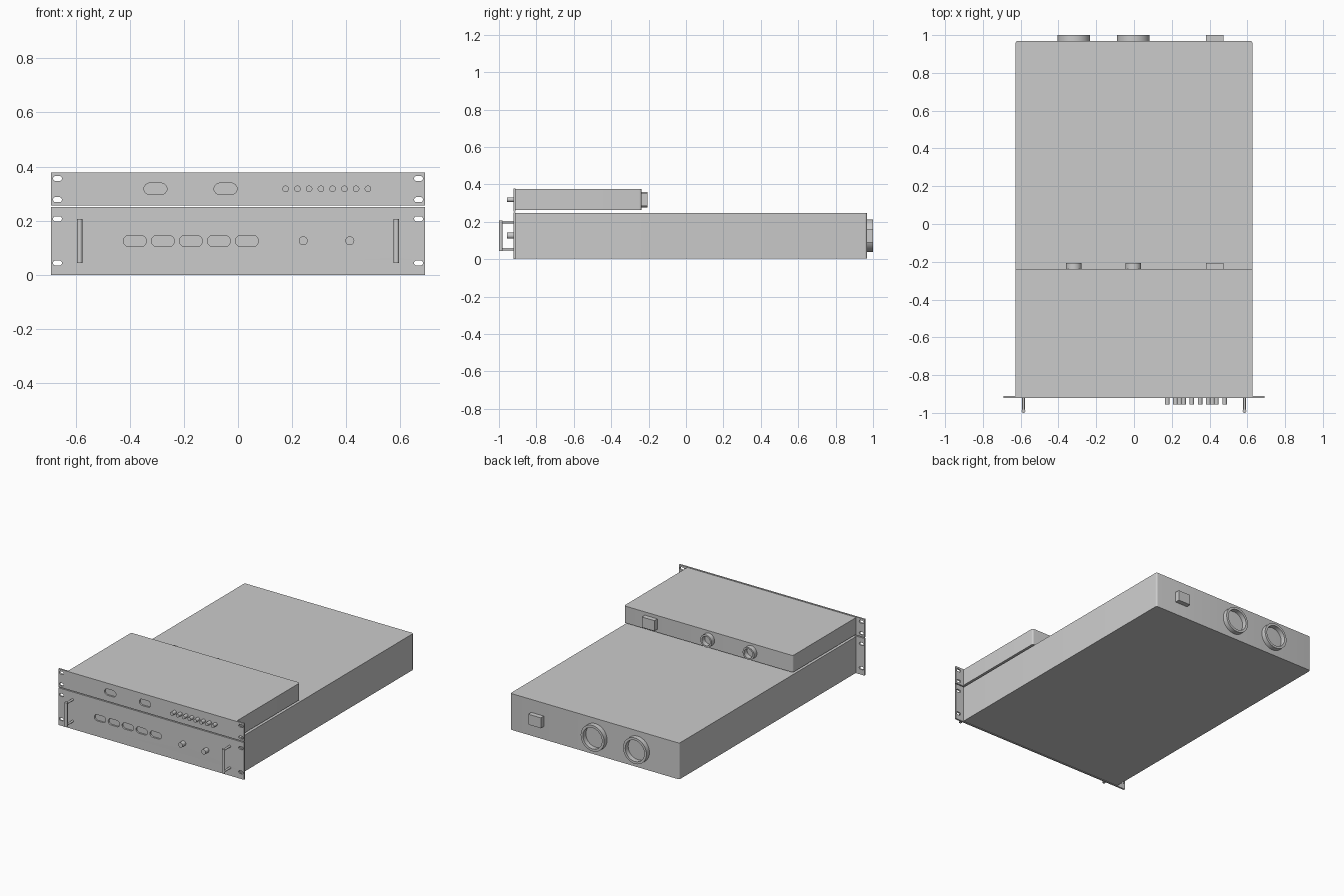
import bpy, bmesh, math
from mathutils import Matrix, Vector

if "Cube" in bpy.data.objects:
    bpy.data.objects.remove(bpy.data.objects["Cube"], do_unlink=True)

grey = bpy.data.materials.new("metal grey")
grey.use_nodes = True
COLOUR = (0.6, 0.6, 0.6, 1)
grey.diffuse_color = COLOUR
grey.node_tree.nodes["Principled BSDF"].inputs["Base Color"].default_value = COLOUR


def add_object(name, mesh):
    mesh.materials.clear()
    mesh.materials.append(grey)
    obj = bpy.data.objects.new(name, mesh)
    bpy.context.collection.objects.link(obj)
    return obj


def smooth(obj):
    bpy.ops.object.select_all(action="DESELECT")
    obj.select_set(True)
    bpy.context.view_layer.objects.active = obj
    bpy.ops.object.shade_smooth_by_angle(angle=math.radians(35))


def box(name, low, high, corner=0.0):
    """Box between two corners, with optional rounded upright rear edges."""
    low, high = Vector(low), Vector(high)
    bm = bmesh.new()
    bmesh.ops.create_cube(bm, size=1)
    bmesh.ops.scale(bm, vec=high - low, verts=bm.verts)
    bmesh.ops.translate(bm, vec=(low + high) / 2, verts=bm.verts)
    if corner:
        edges = [e for e in bm.edges if all(v.co.y > high.y - 0.001 for v in e.verts)
                 and abs(e.verts[0].co.x - e.verts[1].co.x) < 0.001]
        bmesh.ops.bevel(bm, geom=edges, offset=corner, segments=4,
                        profile=0.5, affect="EDGES")
    mesh = bpy.data.meshes.new(name)
    bm.to_mesh(mesh)
    bm.free()
    obj = add_object(name, mesh)
    if corner:
        smooth(obj)
    return obj


def cylinder(name, start, end, radius):
    start, end = Vector(start), Vector(end)
    axis = end - start
    bm = bmesh.new()
    turn = axis.to_track_quat("Z", "Y").to_matrix().to_4x4()
    bmesh.ops.create_cone(bm, cap_ends=True, segments=24, radius1=radius, radius2=radius,
                          depth=axis.length,
                          matrix=Matrix.Translation((start + end) / 2) @ turn)
    mesh = bpy.data.meshes.new(name)
    bm.to_mesh(mesh)
    bm.free()
    smooth(add_object(name, mesh))


def rectangle(x, z0, z1):
    return [(-x, z0), (x, z0), (x, z1), (-x, z1)]


def stadium(x, z, width, height, steps=12):
    """Outline with round ends; a circle when width equals height."""
    r, shift = height / 2, (width - height) / 2
    points = []
    for side, begin in ((1, -math.pi / 2), (-1, math.pi / 2)):
        for i in range(steps + (shift > 0)):
            a = begin + math.pi * i / steps
            points.append((x + side * shift + r * math.cos(a), z + r * math.sin(a)))
    return points


def plate(name, outlines, y0, y1):
    """Upright plate with holes, filled from closed outlines in x and z."""
    curve = bpy.data.curves.new(name, "CURVE")
    curve.dimensions = "2D"
    curve.fill_mode = "BOTH"
    curve.extrude = (y1 - y0) / 2
    for points in outlines:
        spline = curve.splines.new("POLY")
        spline.points.add(len(points) - 1)
        for p, (x, z) in zip(spline.points, points):
            p.co = (x, z, 0, 1)
        spline.use_cyclic_u = True
    helper = bpy.data.objects.new(name + " outline", curve)
    bpy.context.collection.objects.link(helper)
    deps = bpy.context.evaluated_depsgraph_get()
    mesh = bpy.data.meshes.new_from_object(helper.evaluated_get(deps))
    bpy.data.objects.remove(helper, do_unlink=True)
    mesh.transform(Matrix.Translation((0, (y0 + y1) / 2, 0))
                   @ Matrix.Rotation(math.pi / 2, 4, "X"))
    bm = bmesh.new()
    bm.from_mesh(mesh)
    bmesh.ops.remove_doubles(bm, verts=bm.verts, dist=0.00001)
    bmesh.ops.recalc_face_normals(bm, faces=bm.faces)
    bm.to_mesh(mesh)
    bm.free()
    smooth(add_object(name, mesh))


FRONT, BACK_OF_PANEL, TIP = -0.922, -0.911, -0.956


def unit(name, panel_z, body_z, rear, centre, slot_zs, window_xs, ring_radius, wall, depth):
    """One rack unit: case, front panel, rear vents and rear socket."""
    box(name + "_case", (-0.628, BACK_OF_PANEL, body_z[0]), (0.628, rear, body_z[1]), 0.012)
    outlines = [rectangle(0.69, *panel_z)]
    outlines += [stadium(s * 0.667, z, 0.033, 0.019) for s in (-1, 1) for z in slot_zs]
    outlines += [stadium(x, centre, 0.085, 0.042) for x in window_xs]
    plate(name + "_front_panel", outlines, FRONT, BACK_OF_PANEL)
    for i, x in enumerate((-0.319, -0.004)):
        rings = [stadium(x, centre, 2 * r, 2 * r, 24) for r in (ring_radius, ring_radius - wall)]
        plate(f"{name}_rear_ring_{i + 1}", rings, rear - 0.002, rear + depth)
    box(name + "_rear_socket", (0.38, rear - 0.002, centre - 0.035),
        (0.473, rear + depth, centre + 0.035))


unit("lower", (0, 0.25), (0.003, 0.247), 0.968, 0.125, (0.044, 0.207),
     [-0.381 + 0.1035 * i for i in range(5)], 0.087, 0.016, 0.032)
unit("upper", (0.256, 0.378), (0.262, 0.375), -0.238, 0.318, (0.278, 0.356),
     (-0.305, -0.046), 0.042, 0.011, 0.032)

# Front buttons and knobs
for i in range(8):
    x = 0.176 + 0.0434 * i
    cylinder(f"upper_button_{i + 1}", (x, BACK_OF_PANEL, 0.318), (x, TIP, 0.318), 0.012)
for i, x in enumerate((0.241, 0.413)):
    cylinder(f"lower_knob_{i + 1}", (x, BACK_OF_PANEL, 0.126), (x, TIP, 0.126), 0.0165)

# Carrying handles
for side, x in (("right", -0.585), ("left", 0.585)):
    cylinder(side + "_handle_grip", (x, -0.99, 0.044), (x, -0.99, 0.207), 0.01)
    for end, z in (("lower", 0.053), ("upper", 0.198)):
        cylinder(f"{side}_handle_{end}_post", (x, BACK_OF_PANEL, z), (x, -0.99, z), 0.007)
